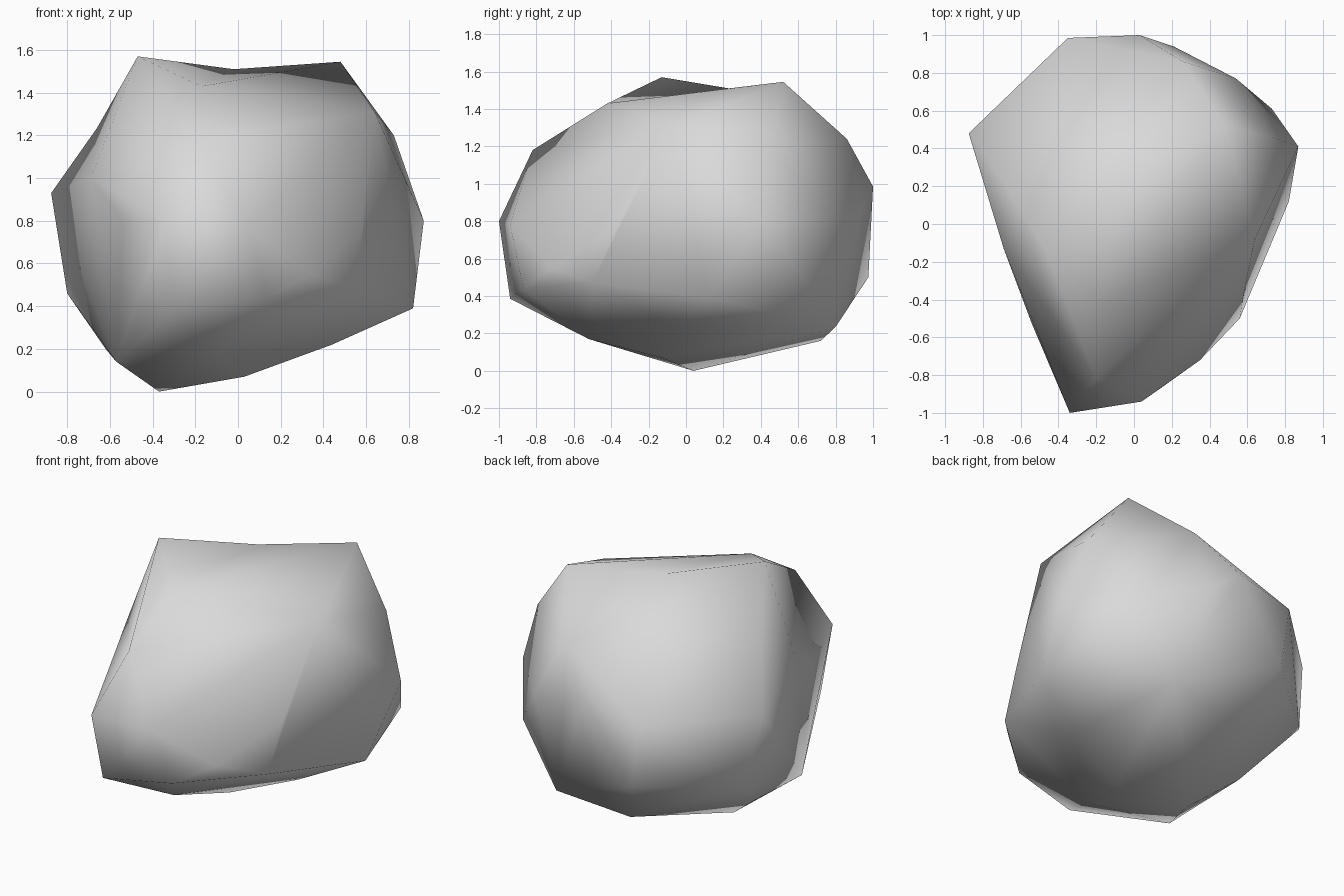
import bpy
import bmesh
from mathutils import Vector

default_cube = bpy.data.objects.get("Cube")
if default_cube is not None:
    bpy.data.objects.remove(default_cube, do_unlink=True)


def make_material(name, colour):
    """One flat, matte colour for both viewport and render."""
    material = bpy.data.materials.new(name)
    material.use_nodes = True
    material.diffuse_color = colour
    shader = material.node_tree.nodes["Principled BSDF"]
    shader.inputs["Base Color"].default_value = colour
    shader.inputs["Roughness"].default_value = 0.9
    return material


# Corner points of the boulder, grouped by region
left_peak = (.48, .52, 1.545)
right_peak = (-.47, -.13, 1.57)
nose = (-.34, -1, .8)
right_tip = (-.875, .48, .93)
top_corners = [
    left_peak, right_peak, (-.17, -.42, 1.43), (.64, -.08, 1.31),
    (-.2, -.82, 1.18), (.26, .86, 1.24), (.73, .46, 1.2),
]
front_corners = [
    nose, (.04, -.94, .78), (-.3, -.94, .385), (.14, -.87, .44),
    (.35, -.72, .55), (.56, -.5, .47), (.58, -.37, .77),
]
side_corners = [
    right_tip, (.87, .41, .8), (.82, .12, .39), (.73, .61, .52),
    (-.54, -.53, .8), (-.69, -.13, 1), (-.8, .54, .46),
]
back_corners = [
    (.03, 1, .985), (-.35, .985, .9), (-.3, .975, .5),
    (.21, .94, .85), (.54, .77, .8),
]
bottom_corners = [
    (-.37, .04, 0), (.03, -.13, .07), (-.09, -.52, .17),
    (-.57, -.36, .14), (-.62, .21, .2), (-.11, .72, .16),
    (.36, .8, .235), (.44, -.02, .22),
]
regions = (top_corners, front_corners, side_corners,
           back_corners, bottom_corners)


def wrap_points(bm, point_groups):
    """Stretch a closed skin around all the points."""
    for group in point_groups:
        for point in group:
            bm.verts.new(point)
    bmesh.ops.convex_hull(bm, input=list(bm.verts))
    loose = [vert for vert in bm.verts if not vert.link_faces]
    bmesh.ops.delete(bm, geom=loose, context="VERTS")


def edge_between(bm, start, end):
    """Find the ridge that joins two corners, if there is one."""
    ends = [min(bm.verts, key=lambda vert: (vert.co - Vector(point)).length)
            for point in (start, end)]
    return bm.edges.get(ends)


def dent_ridge(bm, start, end, position):
    """Split a ridge and sink its middle to form a saddle."""
    ridge = edge_between(bm, start, end)
    if ridge is None:
        return
    ends = list(ridge.verts)
    middle = bmesh.utils.edge_split(ridge, ends[0], 0.5)[1]
    for face in list(middle.link_faces):
        opposite = next(vert for vert in face.verts
                        if vert is not middle and vert not in ends)
        bmesh.utils.face_split(face, middle, opposite)
    middle.co = position


def turn_ridge_into_valley(bm, start, end):
    """Swap the diagonal of two faces so they fold inward."""
    ridge = edge_between(bm, start, end)
    if ridge is not None:
        bmesh.ops.rotate_edges(bm, edges=[ridge])


# Boulder body with a saddle on top, a hollow flank and a dip beside the nose
bm = bmesh.new()
wrap_points(bm, regions)
dent_ridge(bm, left_peak, right_peak, (-.02, .23, 1.51))
dent_ridge(bm, right_peak, right_tip, (-.66, .18, 1.235))
turn_ridge_into_valley(bm, right_peak, nose)
bmesh.ops.recalc_face_normals(bm, faces=list(bm.faces))

# Soft shading over the whole stone
for face in bm.faces:
    face.smooth = True

mesh = bpy.data.meshes.new("boulder")
bm.to_mesh(mesh)
bm.free()
boulder = bpy.data.objects.new("boulder", mesh)
bpy.context.collection.objects.link(boulder)
mesh.materials.append(make_material("stone grey", (0.7, 0.7, 0.7, 1)))
